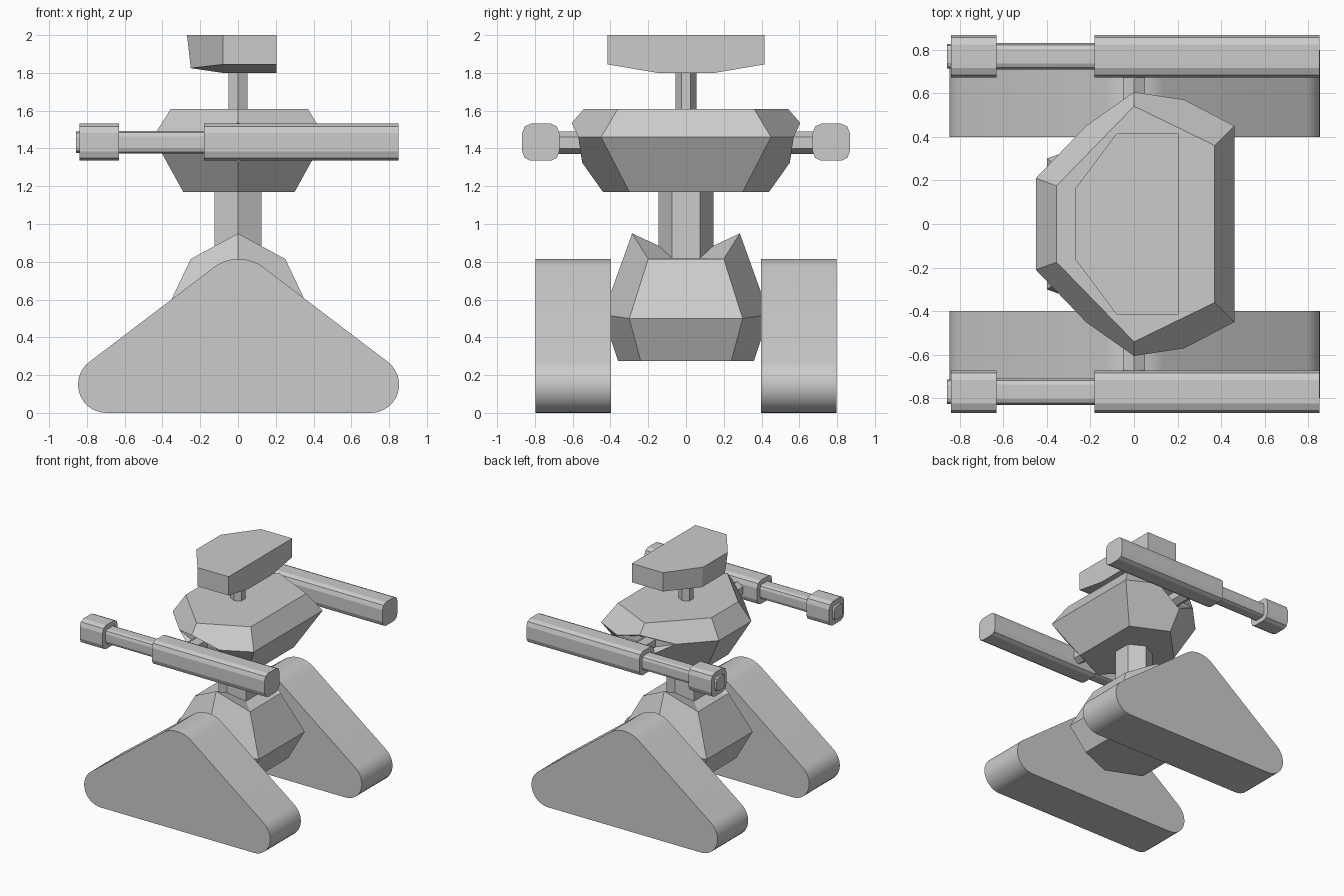
import bpy, bmesh
from math import sin, cos, radians

if "Cube" in bpy.data.objects:
    bpy.data.objects.remove(bpy.data.objects["Cube"], do_unlink=True)

GREY = (0.6, 0.6, 0.6, 1)
metal = bpy.data.materials.new("plain grey")
metal.use_nodes = True
metal.diffuse_color = GREY
metal.node_tree.nodes["Principled BSDF"].inputs["Base Color"].default_value = GREY


def finish(name, bm):
    bmesh.ops.recalc_face_normals(bm, faces=bm.faces)
    mesh = bpy.data.meshes.new(name)
    bm.to_mesh(mesh)
    bm.free()
    mesh.materials.append(metal)
    obj = bpy.data.objects.new(name, mesh)
    bpy.context.collection.objects.link(obj)
    return obj


def loft(name, rings):
    """Skin a stack of equal rings and cap both ends."""
    bm = bmesh.new()
    loops = [[bm.verts.new(p) for p in ring] for ring in rings]
    n = len(loops[0])
    for a, b in zip(loops, loops[1:]):
        for i in range(n):
            j = (i + 1) % n
            bm.faces.new((a[i], a[j], b[j], b[i]))
    bm.faces.new(loops[0])
    bm.faces.new(loops[-1])
    return finish(name, bm)


def mirrored(name, points, faces):
    """Build the +y half from named points and mirror it across y = 0."""
    bm = bmesh.new()
    v = {key: bm.verts.new(p) for key, p in points.items()}
    for face in faces:
        bm.faces.new([v[key] for key in face.split()])
    bmesh.ops.mirror(bm, geom=bm.verts[:] + bm.edges[:] + bm.faces[:],
                     axis='Y', merge_dist=0.001)
    bmesh.ops.dissolve_limit(bm, angle_limit=radians(0.5),
                             verts=bm.verts, edges=bm.edges)
    return finish(name, bm)


def hex_ring(x, y_corner, z_corner, y_tip, z_tip):
    return [(0, -y_tip, z_tip), (x, -y_corner, z_corner), (x, y_corner, z_corner),
            (0, y_tip, z_tip), (-x, y_corner, z_corner), (-x, -y_corner, z_corner)]


# Pelvis with a notched top running up into the waist
loft("pelvis_and_waist", [
    hex_ring(0.29, 0.24, 0.275, 0.36, 0.275),
    hex_ring(0.40, 0.30, 0.50, 0.44, 0.52),
    hex_ring(0.25, 0.20, 0.815, 0.285, 0.95),
    hex_ring(0.125, 0.075, 0.82, 0.145, 0.885),
    hex_ring(0.125, 0.075, 1.2, 0.145, 1.2)])

# Torso: front/back plates, sloped flanks, recessed shoulder sockets
torso = {
    "t_mid": (0, 0, 1.61), "t_f0": (0.37, 0, 1.61), "t_b0": (-0.355, 0, 1.61),
    "t_f": (0.37, 0.36, 1.61), "t_s": (0, 0.54, 1.61), "t_b": (-0.355, 0.175, 1.61),
    "m_f0": (0.46, 0, 1.46), "m_f": (0.46, 0.45, 1.46),
    "m_b0": (-0.45, 0, 1.46), "m_b": (-0.45, 0.21, 1.46),
    "b_f0": (0.30, 0, 1.17), "b_f": (0.30, 0.30, 1.17), "b_s": (0, 0.44, 1.17),
    "b_b": (-0.29, 0.14, 1.17), "b_b0": (-0.29, 0, 1.17),
    "d_t": (0, 0.605, 1.535), "d_f": (0.23, 0.57, 1.46),
    "d_b": (-0.22, 0.45, 1.46), "d_u": (0, 0.55, 1.325),
}
socket = [(0, 1.49), (0.05, 1.46), (0.05, 1.40), (0, 1.37), (-0.05, 1.40), (-0.05, 1.46)]
for i, (x, z) in enumerate(socket):
    torso[f"h{i}"] = (x, 0.47, z)
del torso["t_mid"]
mirrored("torso", torso, [
    "t_f0 t_f t_s t_b t_b0", "b_f0 b_f b_s b_b b_b0",
    "t_f0 t_f m_f m_f0", "m_f0 m_f b_f b_f0",
    "t_b0 t_b m_b m_b0", "m_b0 m_b b_b b_b0",
    "t_s t_f m_f d_f d_t", "m_f b_f b_s d_u d_f",
    "t_s t_b m_b d_b d_t", "m_b b_b b_s d_u d_b",
    "d_t d_f h1 h0", "d_f h2 h1", "d_f d_u h3 h2",
    "d_t d_b h5 h0", "d_b h4 h5", "d_b d_u h3 h4",
    "h0 h1 h2 h3 h4 h5"])

# Head post
loft("head_post", [hex_ring(0.05, 0.025, z, 0.055, z) for z in (1.6, 1.82)])

# Head with a shallow keel underneath
mirrored("head", {
    "tf0": (0.205, 0, 2), "tf": (0.205, 0.415, 2), "ts": (-0.08, 0.415, 2),
    "tb": (-0.27, 0.16, 2), "tb0": (-0.27, 0, 2),
    "sf": (0.205, 0.415, 1.845), "ss": (-0.08, 0.415, 1.845),
    "kf0": (0.205, 0, 1.80), "kf": (0.205, 0.15, 1.80),
    "km0": (-0.08, 0, 1.80), "km": (-0.08, 0.15, 1.80),
    "kb0": (-0.25, 0, 1.825), "kb": (-0.25, 0.15, 1.825),
}, ["tf0 tf ts tb tb0", "tf0 tf sf kf kf0", "tf ts ss sf", "ts tb kb ss",
    "tb tb0 kb0 kb", "sf ss km kf", "ss kb km", "kf0 kf km km0", "km0 km kb kb0"])


# Rounded-triangle track outline, as corner arcs: centre, radius, angles
def track_outline():
    tilt = 52.8
    arcs = [(0.70, 0.15, 0.15, -90, tilt), (0, 0.598, 0.217, tilt, 180 - tilt),
            (-0.70, 0.15, 0.15, 180 - tilt, 270)]
    steps = 14
    for cx, cz, r, a0, a1 in arcs:
        for i in range(steps + 1):
            a = radians(a0 + (a1 - a0) * i / steps)
            yield cx + 0.003 + r * cos(a), cz + r * sin(a)


# Rounded-square gun section, unit half-width
quarter = [(1, 0.5), (0.87, 0.85), (0.55, 1)]
section = quarter + [(-y, z) for y, z in reversed(quarter)]
section += [(-y, -z) for y, z in section]

# Gun steps along x: position and half-width
gun_steps = [(0.85, 0.098), (-0.18, 0.098), (-0.18, 0.06), (-0.63, 0.06),
             (-0.63, 0.098), (-0.838, 0.098), (-0.838, 0.056), (-0.857, 0.056)]

for side, s in (("left", 1), ("right", -1)):
    # Tracks and guns lie on the y sides; the pair is named by side of travel
    track = loft(f"{side}_track",
                 [[(x, s * y, z) for x, z in track_outline()] for y in (0.398, 0.798)])
    bpy.ops.object.select_all(action='DESELECT')
    track.select_set(True)
    bpy.context.view_layer.objects.active = track
    bpy.ops.object.shade_smooth_by_angle(angle=radians(30))

    loft(f"{side}_gun",
         [[(x, s * 0.769 + r * y, 1.433 + r * z) for y, z in section]
          for x, r in gun_steps])
    loft(f"{side}_shoulder",
         [[(x, s * y, z) for x, z in socket] for y in (0.45, 0.70)])
